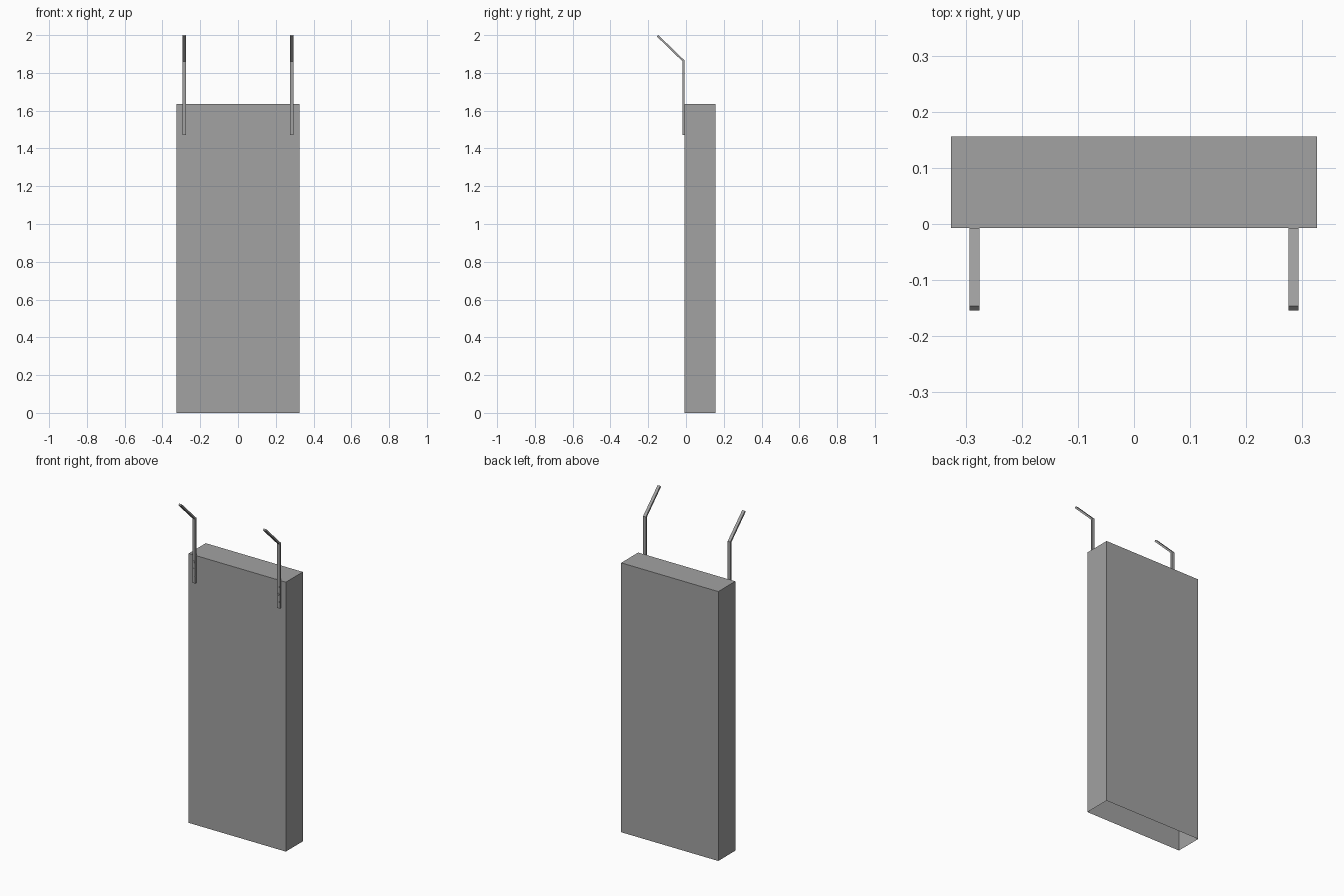
import bpy
import bmesh
from mathutils import Matrix, Vector

cube = bpy.data.objects.get("Cube")
if cube:
    bpy.data.objects.remove(cube, do_unlink=True)

# Single flat grey
grey = bpy.data.materials.new("grey")
grey.use_nodes = True
color = (0.36, 0.36, 0.36, 1)
grey.diffuse_color = color
grey.node_tree.nodes["Principled BSDF"].inputs["Base Color"].default_value = color


def add_object(name, bm):
    mesh = bpy.data.meshes.new(name)
    bm.to_mesh(mesh)
    bm.free()
    mesh.materials.append(grey)
    obj = bpy.data.objects.new(name, mesh)
    bpy.context.collection.objects.link(obj)
    return obj


# Thin-walled panel shell, open underneath
bm = bmesh.new()
bmesh.ops.create_cube(bm, size=1, matrix=Matrix.Translation((0, 0.0745, 0.8175))
                      @ Matrix.Diagonal((0.652, 0.163, 1.635, 1)))
bottom = [f for f in bm.faces if f.normal.z < -0.9]
bmesh.ops.delete(bm, geom=bottom, context='FACES_ONLY')
add_object("panel_shell", bm)

# Bent flat straps, profile in (y, z) extruded across x
PROFILE = [(-0.007, 1.47), (-0.007, 1.865), (-0.1465, 2.0),
           (-0.154, 1.9925), (-0.0175, 1.86), (-0.0175, 1.47)]
WIDTH = 0.018
for side, x in (("left", 0.284), ("right", -0.284)):
    bm = bmesh.new()
    face = bm.faces.new([bm.verts.new((x - WIDTH / 2, y, z)) for y, z in PROFILE])
    ext = bmesh.ops.extrude_face_region(bm, geom=[face])
    moved = [v for v in ext["geom"] if isinstance(v, bmesh.types.BMVert)]
    bmesh.ops.translate(bm, verts=moved, vec=Vector((WIDTH, 0, 0)))
    bmesh.ops.recalc_face_normals(bm, faces=bm.faces)
    add_object(side + "_strap", bm)

    # Three small screw heads on the strap front
    bm = bmesh.new()
    for z in (1.51, 1.555, 1.6):
        bmesh.ops.create_cone(bm, cap_ends=True, segments=12, radius1=0.006,
                              radius2=0.006, depth=0.004,
                              matrix=Matrix.Translation((x, -0.0175, z))
                              @ Matrix.Rotation(1.5708, 4, 'X'))
    add_object(side + "_strap_screws", bm)
